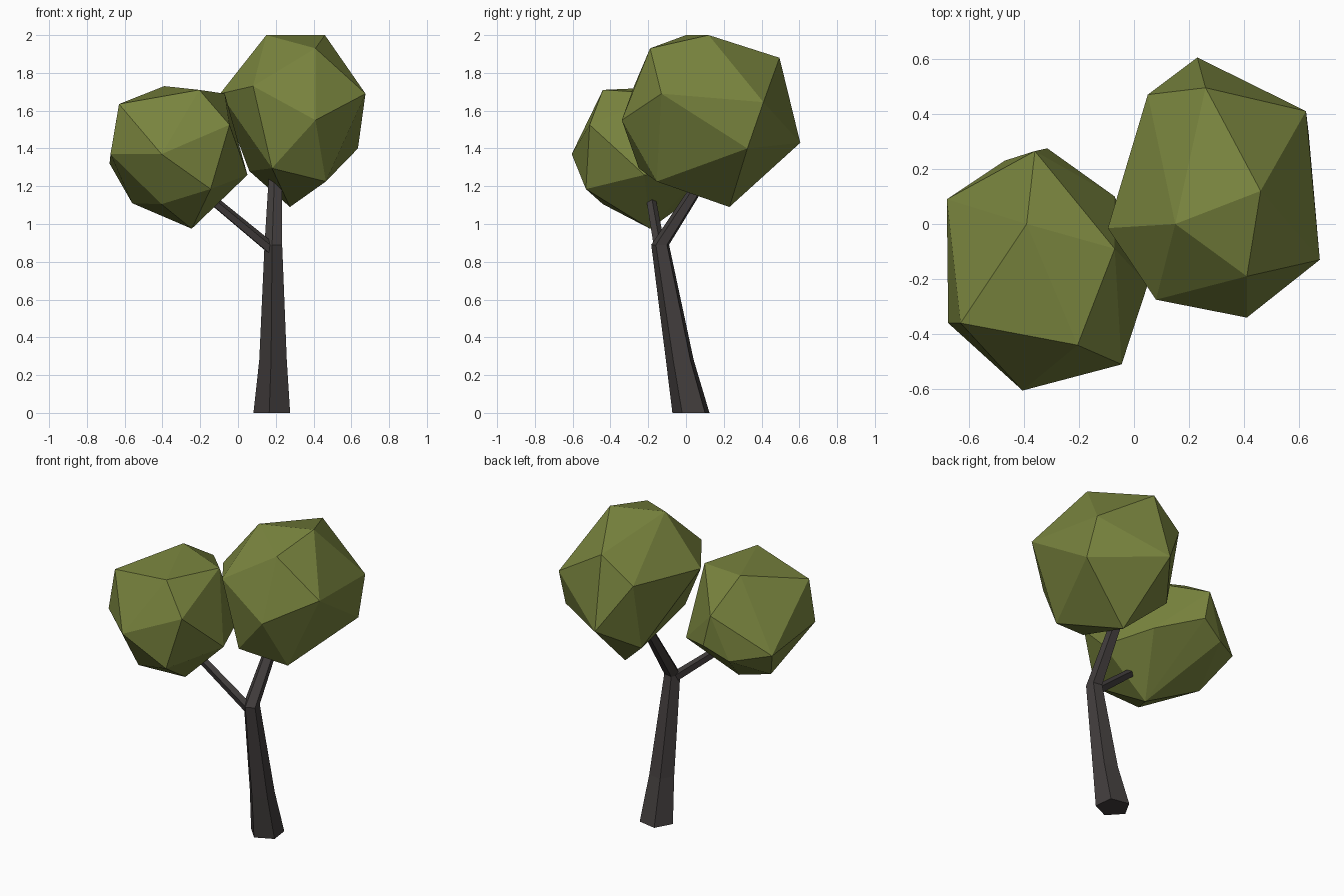
import bpy, bmesh, math
from mathutils import Vector

if "Cube" in bpy.data.objects:
    bpy.data.objects.remove(bpy.data.objects["Cube"])


def material(name, rgb):
    m = bpy.data.materials.new(name)
    m.diffuse_color = (*rgb, 1)
    m.use_nodes = True
    m.node_tree.nodes["Principled BSDF"].inputs["Base Color"].default_value = m.diffuse_color
    return m


LEAF = material("leaf_green", (0.19, 0.23, 0.048))
BARK = material("dark_bark", (0.055, 0.048, 0.047))


def finish(name, bm, mat):
    bmesh.ops.recalc_face_normals(bm, faces=bm.faces)
    me = bpy.data.meshes.new(name)
    bm.to_mesh(me)
    bm.free()
    me.materials.append(mat)
    ob = bpy.data.objects.new(name, me)
    bpy.context.collection.objects.link(ob)
    return ob


def crown(name, corners):
    """Faceted leaf clump: convex hull around a few corner points."""
    bm = bmesh.new()
    for c in corners:
        bm.verts.new(c)
    hull = bmesh.ops.convex_hull(bm, input=bm.verts)
    loose = [v for v in bm.verts if not v.link_faces]
    bmesh.ops.delete(bm, geom=loose, context='VERTS')
    return finish(name, bm, LEAF)


def limb(name, path, u, v, phase, sides=5):
    """Tapered limb: rings spanned by u and v along (centre, radius) stations."""
    bm = bmesh.new()
    rings = []
    for centre, r in path:
        ring = []
        for i in range(sides):
            a = phase + i * math.tau / sides
            ring.append(bm.verts.new(Vector(centre) + r * (u * math.cos(a) + v * math.sin(a))))
        rings.append(ring)
    for lo, hi in zip(rings, rings[1:]):
        for i in range(sides):
            j = (i + 1) % sides
            bm.faces.new((lo[i], lo[j], hi[j], hi[i]))
    bm.faces.new(rings[0][::-1])
    bm.faces.new(rings[-1])
    return finish(name, bm, BARK)


# Trunk: five-sided, leaning forward and then kinking back into the tall crown
limb("trunk", [((0.185, 0.03, 0), 0.104), ((0.19, -0.03, 0.28), 0.078),
               ((0.19, -0.135, 0.89), 0.05), ((0.2, 0.09, 1.24), 0.038)],
     Vector((1, 0, 0)), Vector((0, 1, 0)), math.radians(43))

# Side branch reaching left into the small crown
start, end = Vector((0.18, -0.14, 0.865)), Vector((-0.2, -0.195, 1.18))
axis = (end - start).normalized()
side = axis.cross(Vector((0, 0, 1))).normalized()
limb("side_branch", [(start, 0.032), (end, 0.026)], side, side.cross(axis), math.radians(18))

# Tall crown on the trunk
crown("large_crown", [
    (0.15, 0.0, 2.0), (0.46, 0.12, 2.0), (0.41, -0.19, 1.93), (0.675, -0.13, 1.69),
    (0.41, -0.34, 1.55), (0.08, -0.275, 1.73), (-0.095, -0.015, 1.69), (0.26, 0.495, 1.88),
    (0.23, 0.605, 1.43), (0.625, 0.41, 1.645), (0.05, 0.47, 1.72), (0.635, 0.325, 1.40),
    (0.465, -0.155, 1.225), (0.275, 0.23, 1.09), (0.18, -0.25, 1.295), (0.06, 0.37, 1.28)])

# Lower crown on the side branch
crown("small_crown", [
    (-0.63, -0.36, 1.635), (-0.39, 0.0, 1.73), (-0.205, -0.44, 1.71), (-0.045, -0.51, 1.525),
    (-0.405, -0.605, 1.37), (-0.145, -0.53, 1.185), (-0.405, -0.44, 1.105), (-0.56, -0.07, 1.11),
    (-0.245, -0.19, 0.975), (0.05, -0.22, 1.26), (-0.68, 0.09, 1.32), (-0.675, -0.36, 1.37),
    (-0.07, -0.09, 1.69), (-0.07, 0.10, 1.28), (-0.36, 0.265, 1.56), (-0.315, 0.275, 1.36),
    (-0.47, 0.23, 1.28)])
